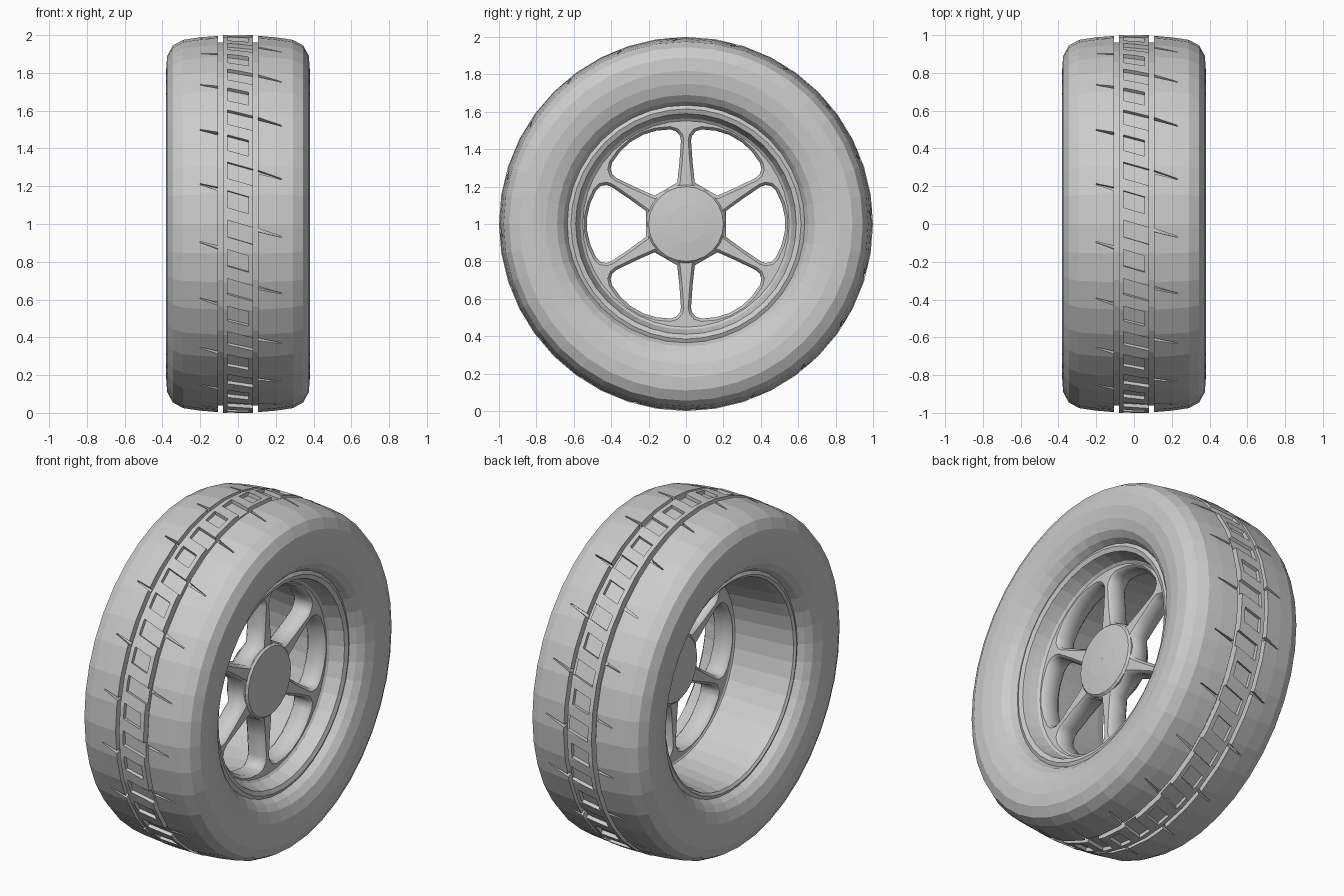
import bpy, bmesh
from math import sin, cos, pi, radians

if "Cube" in bpy.data.objects:
    bpy.data.objects.remove(bpy.data.objects["Cube"])

SEG = 40


def make_object(name, verts, faces):
    mesh = bpy.data.meshes.new(name)
    mesh.from_pydata(verts, [], faces)
    bm = bmesh.new()
    bm.from_mesh(mesh)
    bmesh.ops.recalc_face_normals(bm, faces=bm.faces)
    bm.to_mesh(mesh)
    bm.free()
    obj = bpy.data.objects.new(name, mesh)
    bpy.context.collection.objects.link(obj)
    return obj


def ring_point(x, r, a):
    return (x, r * cos(a), 1 + r * sin(a))


def lathe(name, profile, seg=SEG):
    """Revolve a closed (x, radius) profile around the axle."""
    n = len(profile)
    verts = [ring_point(x, r, 2 * pi * i / seg) for i in range(seg) for x, r in profile]
    faces = []
    for i in range(seg):
        k = (i + 1) % seg
        for j in range(n):
            m = (j + 1) % n
            faces.append((i * n + j, i * n + m, k * n + m, k * n + j))
    return make_object(name, verts, faces)


# Tyre: half profile from bead to crown with a tread groove, mirrored
half = [(0.27, 0.60), (0.285, 0.635), (0.32, 0.655), (0.35, 0.69), (0.37, 0.75),
        (0.38, 0.82), (0.375, 0.89), (0.345, 0.945), (0.29, 0.975), (0.20, 0.988),
        (0.105, 0.996), (0.105, 0.96), (0.08, 0.96), (0.08, 1.0)]
tyre = lathe("tyre", half + [(-x, r) for x, r in reversed(half)])

# Tread cutters: slanted pockets in the centre rib, tapered slits on both sides
cut_verts, cut_faces = [], []


def add_cut(a, outline, low, high=1.03):
    b = len(cut_verts)
    for r in (low, high):
        for x, t in outline:
            cut_verts.append(ring_point(x, r, a + t + 0.3 * x))
    cut_faces.extend([(b, b + 1, b + 2, b + 3), (b + 7, b + 6, b + 5, b + 4)])
    for j in range(4):
        m = (j + 1) % 4
        cut_faces.append((b + j, b + m, b + 4 + m, b + 4 + j))


def slab(x0, x1, w0, w1):
    return [(x0, -w0), (x1, -w1), (x1, w1), (x0, w0)]


PITCHES = 20
for i in range(PITCHES):
    a = 2 * pi * (i + 0.13) / PITCHES
    step = pi / PITCHES
    add_cut(a, slab(-0.055, 0.09, 0.045, 0.045), 0.978)
    add_cut(a + step, slab(-0.055, 0.055, 0.045, 0.045), 0.978)
    add_cut(a - 0.04, slab(0.095, 0.23, 0.010, 0.003), 0.965)
    add_cut(a + step - 0.04, slab(-0.20, -0.095, 0.003, 0.010), 0.965)
cutter = make_object("tread_cutter", cut_verts, cut_faces)
cutter.hide_render = True

mod = tyre.modifiers.new("tread", 'BOOLEAN')
mod.operation = 'DIFFERENCE'
mod.solver = 'EXACT'
mod.object = cutter
bpy.context.view_layer.objects.active = tyre
bpy.ops.object.modifier_apply(modifier=mod.name)
bpy.data.objects.remove(cutter)

# Rim barrel with a flange on each side, deep towards the back
lathe("rim", [(0.285, 0.635), (0.295, 0.615), (0.285, 0.59), (0.25, 0.58), (0.205, 0.565),
              (0.19, 0.545), (0.08, 0.545), (0.07, 0.56), (-0.10, 0.575), (-0.24, 0.59),
              (-0.285, 0.60), (-0.295, 0.615), (-0.285, 0.635), (-0.25, 0.62), (0.25, 0.62)])

# Spoke plate: a filled disc with six rounded windows
curve = bpy.data.curves.new("spokes", 'CURVE')
curve.dimensions = '2D'
curve.fill_mode = 'BOTH'
curve.bevel_depth = 0.015
curve.bevel_resolution = 0
curve.offset = -0.015
curve.extrude = 0.045


def add_spline(points):
    s = curve.splines.new('POLY')
    s.points.add(len(points) - 1)
    for p, (u, v) in zip(s.points, points):
        p.co = (u, v, 0, 1)
    s.use_cyclic_u = True


add_spline([(0.575 * cos(2 * pi * i / SEG), 0.575 * sin(2 * pi * i / SEG)) for i in range(SEG)])
edge = [(0.215, 0.07), (0.30, 0.132), (0.40, 0.20), (0.425, 0.208), (0.455, 0.203),
        (0.48, 0.18), (0.512, 0.11), (0.528, 0.04)]
window = edge + [(u, -v) for u, v in reversed(edge)]
for i in range(6):
    c, s = cos(radians(60 * i)), sin(radians(60 * i))
    add_spline([(u * c - v * s, u * s + v * c) for u, v in window])
spokes = bpy.data.objects.new("spokes", curve)
spokes.location = (0.135, 0, 1)
spokes.rotation_euler = (pi / 2, 0, pi / 2)
bpy.context.collection.objects.link(spokes)
bpy.ops.object.select_all(action='DESELECT')
spokes.select_set(True)
bpy.context.view_layer.objects.active = spokes
bpy.ops.object.convert(target='MESH')

# Hub with a shallow domed cap
lathe("hub", [(0.06, 0.001), (0.06, 0.19), (0.075, 0.205), (0.195, 0.21), (0.207, 0.20),
              (0.218, 0.10), (0.222, 0.001)], 24)
